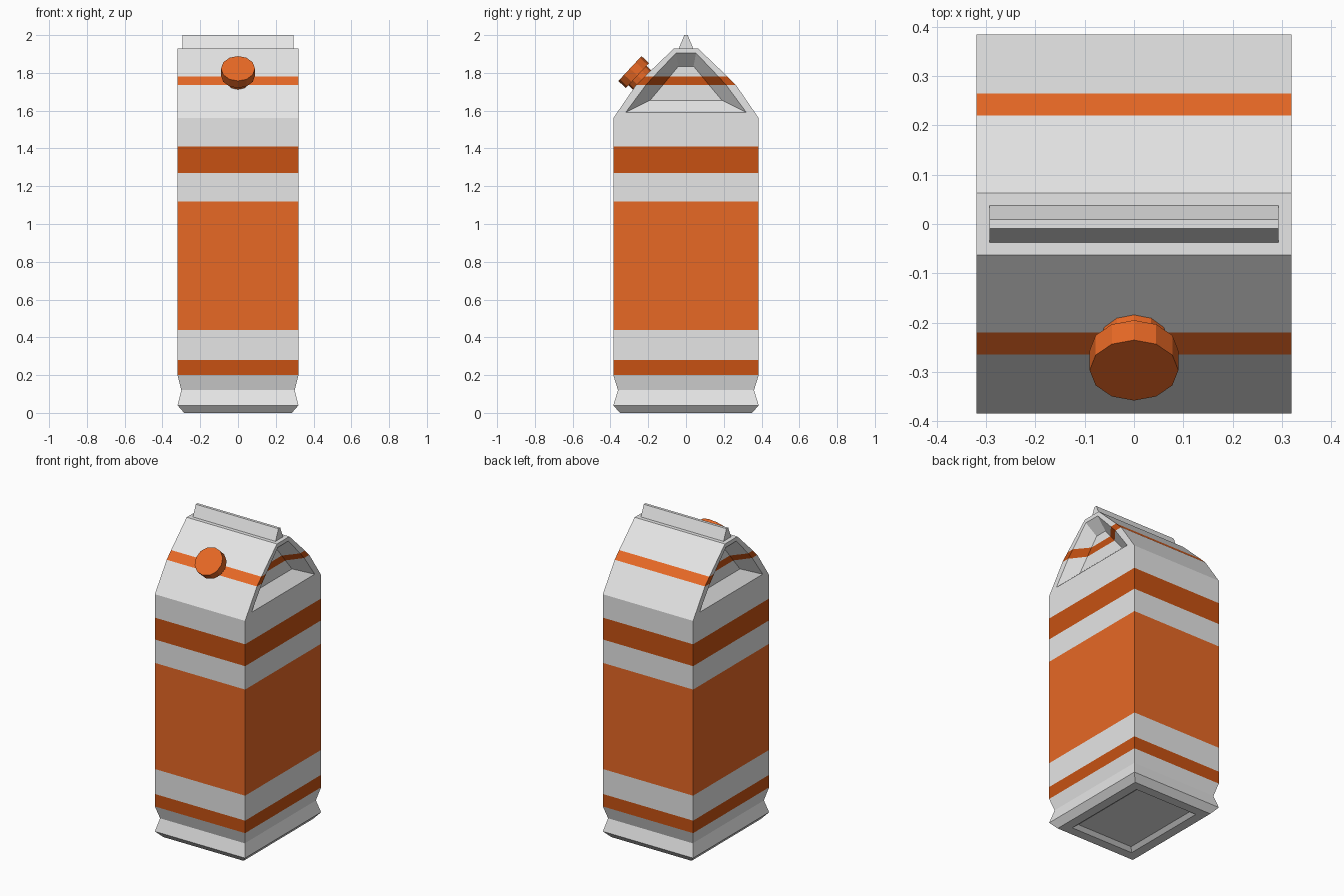
import bpy, bmesh, math
from mathutils import Matrix, Vector

if "Cube" in bpy.data.objects:
    bpy.data.objects.remove(bpy.data.objects["Cube"])


def material(name, rgb):
    m = bpy.data.materials.new(name)
    m.diffuse_color = (*rgb, 1)
    m.use_nodes = True
    m.node_tree.nodes["Principled BSDF"].inputs["Base Color"].default_value = m.diffuse_color
    return m


WHITE = material("carton white", (0.79, 0.79, 0.79))
ORANGE = material("orange", (0.83, 0.144, 0.019))
DARK = material("dark orange", (0.57, 0.083, 0.006))


def finish(name, bm, mats):
    bmesh.ops.remove_doubles(bm, verts=bm.verts, dist=1e-5)
    bmesh.ops.recalc_face_normals(bm, faces=bm.faces)
    mesh = bpy.data.meshes.new(name)
    bm.to_mesh(mesh)
    bm.free()
    for m in mats:
        mesh.materials.append(m)
    obj = bpy.data.objects.new(name, mesh)
    bpy.context.collection.objects.link(obj)
    return obj


def ring(bm, hx, hy, z):
    return [bm.verts.new((x, y, z)) for x, y in
            ((-hx, -hy), (hx, -hy), (hx, hy), (-hx, hy))]


def bridge(bm, a, b):
    n = len(a)
    for i in range(n):
        j = (i + 1) % n
        bm.faces.new((a[i], a[j], b[j], b[i]))


# Carton: stacked rectangles (half x, half y, z), from the recessed base upwards
HX, HY = 0.32, 0.385
levels = [(0.20, 0.265, 0.02), (0.225, 0.29, 0), (0.285, 0.35, 0),
          (HX, HY, 0.04), (0.30, 0.36, 0.12)]
levels += [(HX, HY, z) for z in (0.20, 0.28, 0.44, 1.12, 1.27, 1.41, 1.56)]
bm = bmesh.new()
rings = [ring(bm, *l) for l in levels]
bm.faces.new(rings[0])
for a, b in zip(rings, rings[1:]):
    bridge(bm, a, b)

# Gable roof: front and back slopes and the flat ridge
slope = [(HY, 1.56), (0.265, 1.735), (0.22, 1.78), (0.063, 1.93)]
roof = [ring(bm, HX, y, z) for y, z in slope]
for a, b in zip(roof, roof[1:]):
    bm.faces.new((a[0], a[1], b[1], b[0]))
    bm.faces.new((a[2], a[3], b[3], b[2]))
bm.faces.new(roof[-1])

# Gable ends: rim, slanted recess walls and sunken panel
rim = [(0.32, 1.59), (0.213, 1.735), (0.172, 1.78), (0.053, 1.905)]
panel = [(0.19, 1.655), (0.123, 1.735), (0.086, 1.78), (0.04, 1.835)]
for s in (-1, 1):
    loops = []
    for half, x in ((slope, HX), (rim, HX), (panel, HX - 0.07)):
        pts = half + [(-y, z) for y, z in reversed(half)]
        loops.append([bm.verts.new((s * x, y, z)) for y, z in pts])
    for a, b in zip(loops, loops[1:]):
        bridge(bm, a, b)
    p = loops[-1]
    for i in range(3):
        bm.faces.new((p[i], p[i + 1], p[6 - i], p[7 - i]))

# Stripes by height; the roof stripe is darker on the gable ends
for f in bm.faces:
    c = f.calc_center_median()
    zs = [v.co.z for v in f.verts]
    if 0.20 < c.z < 0.28 or 1.27 < c.z < 1.41:
        f.material_index = 2
    elif 0.44 < c.z < 1.12:
        f.material_index = 1
    elif min(zs) > 1.73 and max(zs) < 1.785:
        f.material_index = 1 if abs(c.x) < 0.01 else 2
finish("carton", bm, [WHITE, ORANGE, DARK])

# Sealed fin on the ridge
bm = bmesh.new()
a, b = ring(bm, 0.293, 0.038, 1.93), ring(bm, 0.293, 0.009, 2.0)
bm.faces.new(a)
bm.faces.new(b)
bridge(bm, a, b)
finish("top_fin", bm, [WHITE])

# Screw cap and neck, along the front slope's normal
axis = Vector((0, -0.73, 0.68)).normalized()
face = Vector((0, -0.297, 1.823))
turn = axis.to_track_quat('Z', 'Y').to_matrix().to_4x4()
for name, r, near, far in (("cap", 0.09, 0, 0.055), ("cap_neck", 0.07, 0.055, 0.11)):
    bm = bmesh.new()
    bmesh.ops.create_cone(
        bm, cap_ends=True, segments=12, radius1=r, radius2=r, depth=far - near,
        matrix=Matrix.Translation(face - axis * (near + far) / 2) @ turn)
    finish(name, bm, [ORANGE])
